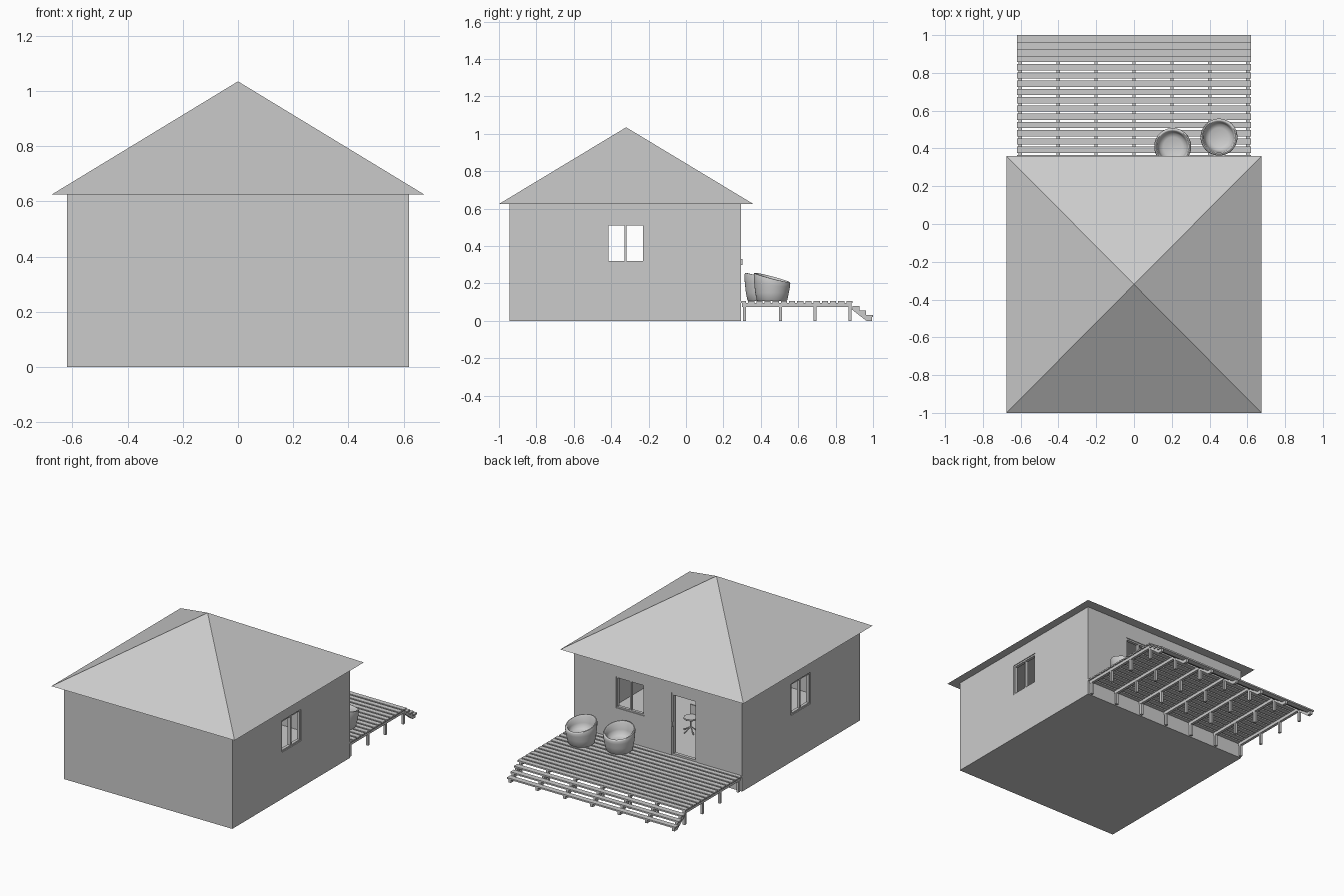
import bpy, bmesh, math
from mathutils import Matrix, Vector

if "Cube" in bpy.data.objects:
    bpy.data.objects.remove(bpy.data.objects["Cube"])

GREY = bpy.data.materials.new("plain grey")
GREY.diffuse_color = (0.6, 0.6, 0.6, 1)
GREY.use_nodes = True
GREY.node_tree.nodes["Principled BSDF"].inputs["Base Color"].default_value = GREY.diffuse_color


def finish(name, bm):
    bmesh.ops.recalc_face_normals(bm, faces=bm.faces)
    mesh = bpy.data.meshes.new(name)
    bm.to_mesh(mesh)
    bm.free()
    mesh.materials.append(GREY)
    ob = bpy.data.objects.new(name, mesh)
    bpy.context.collection.objects.link(ob)
    return ob


def add_box(bm, x0, x1, y0, y1, z0, z1):
    m = Matrix.Translation(((x0 + x1) / 2, (y0 + y1) / 2, (z0 + z1) / 2))
    m = m @ Matrix.Diagonal((x1 - x0, y1 - y0, z1 - z0, 1))
    bmesh.ops.create_cube(bm, size=1, matrix=m)


def boxes(name, items):
    bm = bmesh.new()
    for b in items:
        add_box(bm, *b)
    return finish(name, bm)


def prism_x(bm, pts, x0, x1):
    """Extrude a y-z outline along x."""
    face = bm.faces.new([bm.verts.new((x0, y, z)) for y, z in pts])
    ext = bmesh.ops.extrude_face_region(bm, geom=[face])
    bmesh.ops.translate(bm, vec=(x1 - x0, 0, 0),
                        verts=[v for v in ext["geom"] if isinstance(v, bmesh.types.BMVert)])


HX, Y0, Y1, EAVE, T, FLOOR = 0.62, -0.945, 0.295, 0.625, 0.03, 0.10
WZ0, WZ1 = 0.31, 0.52

# walls with the room, windows and doorway cut out
walls = boxes("walls", [(-HX, HX, Y0, Y1, 0, EAVE)])
cutters = {
    "room_cutter": (-HX + T, HX - T, Y0 + T, Y1 - T, FLOOR, EAVE - 0.01),
    "side_window_cutter": (-1, 1, -0.425, -0.22, WZ0, WZ1),
    "back_window_cutter": (0.10, 0.31, 0.2, 0.4, WZ0, WZ1),
    "door_cutter": (-0.29, -0.10, 0.2, 0.4, FLOOR + 0.004, WZ1),
}
for name, b in cutters.items():
    cutter = boxes(name, [b])
    cutter.hide_render = True
    cutter.hide_viewport = True
    mod = walls.modifiers.new(name, "BOOLEAN")
    mod.operation, mod.solver, mod.object = "DIFFERENCE", "EXACT", cutter

# pyramid roof with overhanging eaves
bm = bmesh.new()
base = [bm.verts.new(p) for p in ((-0.675, -1, EAVE), (0.675, -1, EAVE),
                                  (0.675, 0.36, EAVE), (-0.675, 0.36, EAVE))]
apex = bm.verts.new((0, -0.32, 1.035))
bm.faces.new(base)
for i in range(4):
    bm.faces.new((base[i], base[(i + 1) % 4], apex))
finish("roof", bm)


# window frames: four rails and a centre mullion, (u along the wall, w through it)
def frame(name, u0, u1, w0, w1, z0, z1, along_x, f=0.01, mullion=True):
    um = (u0 + u1) / 2
    bars = [(u0, u0 + f, z0, z1), (u1 - f, u1, z0, z1),
            (u0 + f, u1 - f, z0, z0 + f), (u0 + f, u1 - f, z1 - f, z1)]
    if mullion:
        bars.append((um - f / 2, um + f / 2, z0 + f, z1 - f))
    boxes(name, [(a, b, w0, w1, c, d) if along_x else (w0, w1, a, b, c, d)
                 for a, b, c, d in bars])


frame("right_window_frame", -0.425, -0.22, HX - 0.025, HX - 0.005, WZ0, WZ1, False)
frame("left_window_frame", -0.425, -0.22, -HX + 0.005, -HX + 0.025, WZ0, WZ1, False)
frame("back_window_frame", 0.10, 0.31, Y1 - 0.025, Y1 - 0.005, WZ0, WZ1, True)
frame("door_frame", -0.29, -0.10, Y1 - 0.025, Y1 - 0.003, FLOOR + 0.004, WZ1, True, 0.014, False)
boxes("door_handle", [(-0.112, -0.104, Y1 - 0.003, Y1 + 0.008, 0.30, 0.33)])

# deck: boards, joists and posts
PITCH, N = 0.0437, 14
boxes("deck_boards", [(-HX, HX, 0.89 - i * PITCH - 0.033, 0.89 - i * PITCH, 0.095, 0.105)
                      for i in range(N) if 0.89 - i * PITCH - 0.033 > Y1 - 0.01])
joist_x = [-0.603 + 0.201 * i for i in range(7)]
boxes("deck_joists", [(x - 0.009, x + 0.009, 0.30, 0.885, 0.075, 0.095) for x in joist_x])
boxes("deck_posts", [(x - 0.008, x + 0.008, y - 0.008, y + 0.008, 0, 0.075)
                     for x in joist_x for y in (0.312, 0.505, 0.69, 0.877)])

# steps: three treads on sloping stringers
boxes("step_treads", [(-HX, HX, 0.89 + 0.0367 * i, 0.89 + 0.0367 * (i + 1),
                       0.07 - 0.024 * i, 0.08 - 0.024 * i) for i in range(3)])
bm = bmesh.new()
for x in joist_x:
    prism_x(bm, [(0.875, 0.07), (0.927, 0.07), (0.927, 0.046), (0.963, 0.046),
                 (0.963, 0.022), (0.995, 0.022), (0.995, 0.0), (0.965, 0.0)],
            x - 0.009, x + 0.009)
finish("step_stringers", bm)


# round tub chairs: a turned profile, raised towards the backrest
def tub_chair(name, x, y, turn):
    profile = [(0, 0), (0.076, 0), (0.082, 0.006), (0.09, 0.045), (0.096, 0.085),
               (0.098, 0.112), (0.095, 0.12), (0.089, 0.121), (0.083, 0.115),
               (0.077, 0.085), (0.070, 0.065), (0.05, 0.056), (0, 0.053)]
    bm = bmesh.new()
    vs = [bm.verts.new((r, 0, z)) for r, z in profile]
    es = [bm.edges.new(p) for p in zip(vs, vs[1:])]
    bmesh.ops.spin(bm, geom=vs + es, axis=(0, 0, 1), cent=(0, 0, 0),
                   angle=math.tau, steps=36, use_duplicate=False)
    bmesh.ops.remove_doubles(bm, verts=bm.verts, dist=0.0002)
    for v in bm.verts:
        k = max(0, (v.co.z - 0.055) / 0.065)
        v.co.z += k * (0.006 - 0.27 * v.co.y)
    bmesh.ops.transform(bm, verts=bm.verts,
                        matrix=Matrix.Translation((x, y, 0.105)) @ Matrix.Rotation(turn, 4, "Z"))
    ob = finish(name, bm)
    bpy.ops.object.select_all(action="DESELECT")
    ob.select_set(True)
    bpy.context.view_layer.objects.active = ob
    bpy.ops.object.shade_smooth_by_angle(angle=math.radians(50))


tub_chair("tub_chair_left", 0.205, 0.41, 0.1)
tub_chair("tub_chair_right", 0.45, 0.46, -0.25)

# small swivel chair inside the room
bm = bmesh.new()
cx, cy = 0.0, -0.05


def rod(bm, a, b, r):
    a, b = Vector(a), Vector(b)
    rot = (b - a).to_track_quat("Z", "Y").to_matrix().to_4x4()
    bmesh.ops.create_cone(bm, cap_ends=True, segments=8, radius1=r, radius2=r,
                          depth=(b - a).length, matrix=Matrix.Translation((a + b) / 2) @ rot)


rod(bm, (cx, cy, 0.13), (cx, cy, 0.19), 0.005)
rod(bm, (cx, cy, 0.19), (cx, cy, 0.20), 0.045)
for i in range(5):
    t = math.tau * i / 5
    rod(bm, (cx, cy, 0.135), (cx + 0.05 * math.cos(t), cy + 0.05 * math.sin(t), 0.104), 0.004)
add_box(bm, cx - 0.035, cx + 0.035, cy - 0.05, cy - 0.04, 0.195, 0.26)
finish("swivel_chair", bm)
